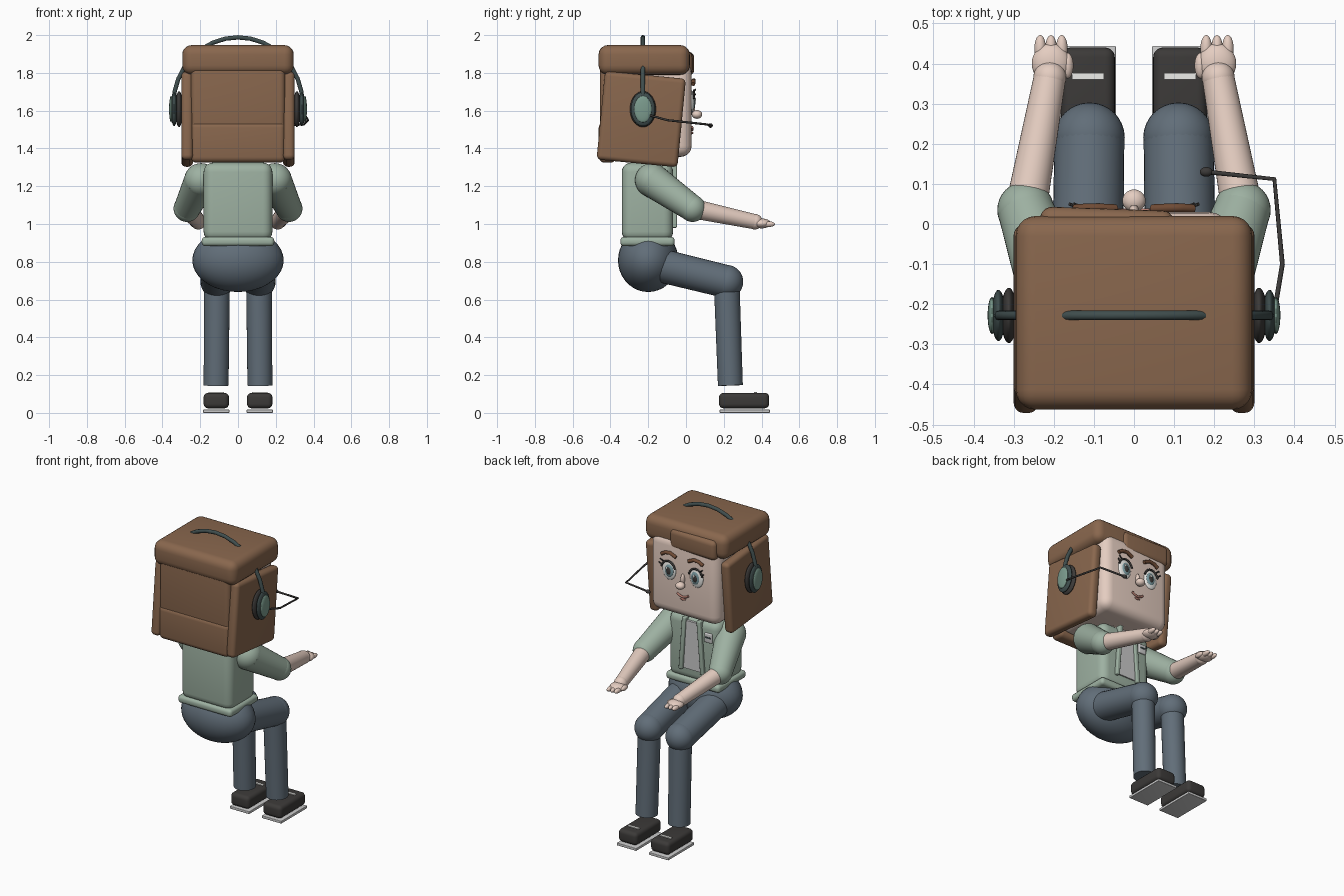
import bpy, bmesh
from math import sin, cos, pi, radians
from mathutils import Vector, Matrix

if "Cube" in bpy.data.objects:
    bpy.data.objects.remove(bpy.data.objects["Cube"])

COL = dict(hair=(.25, .135, .075), skin=(.78, .61, .53), jacket=(.34, .44, .36),
           jeans=(.12, .155, .19), dark=(.045, .042, .04), headset=(.05, .075, .075),
           green=(.2, .33, .27), white=(.85, .85, .82), iris=(.2, .33, .36),
           lips=(.45, .2, .16), shirt=(.55, .55, .53), brow=(.16, .07, .035))
MATS = {}
for key, c in COL.items():
    MATS[key] = bpy.data.materials.new(key)
    MATS[key].diffuse_color = (*c, 1)


def finish(bm, name, mat, bevel=0, angle=40):
    me = bpy.data.meshes.new(name)
    bmesh.ops.recalc_face_normals(bm, faces=bm.faces)
    bm.to_mesh(me)
    bm.free()
    ob = bpy.data.objects.new(name, me)
    bpy.context.collection.objects.link(ob)
    me.materials.append(MATS[mat])
    if bevel:
        m = ob.modifiers.new("bevel", 'BEVEL')
        m.width, m.segments = bevel, 5
    bpy.ops.object.select_all(action='DESELECT')
    ob.select_set(True)
    bpy.context.view_layer.objects.active = ob
    bpy.ops.object.shade_smooth_by_angle(angle=radians(angle if not bevel else 91))
    return ob


def box(name, mat, lo, hi, bevel=0, rot=(0, 'X')):
    lo, hi = Vector(lo), Vector(hi)
    bm = bmesh.new()
    bmesh.ops.create_cube(bm, size=1, matrix=Matrix.Diagonal((*(hi - lo), 1)))
    ob = finish(bm, name, mat, bevel)
    ob.matrix_world = Matrix.Translation((lo + hi) / 2) @ Matrix.Rotation(radians(rot[0]), 4, rot[1])
    return ob


def ball(name, mat, c, r):
    r = (r, r, r) if isinstance(r, (int, float)) else r
    bm = bmesh.new()
    bmesh.ops.create_uvsphere(bm, u_segments=32, v_segments=18, radius=1,
                              matrix=Matrix.Translation(c) @ Matrix.Diagonal((*r, 1)))
    return finish(bm, name, mat)


def limb(name, mat, a, b, ra, rb):
    a, b = Vector(a), Vector(b)
    d = b - a
    bm = bmesh.new()
    bmesh.ops.create_cone(bm, cap_ends=True, segments=32, radius1=ra, radius2=rb, depth=d.length,
                          matrix=Matrix.Translation((a + b) / 2) @ d.to_track_quat('Z', 'Y').to_matrix().to_4x4())
    return finish(bm, name, mat)


def tube(name, mat, pts, r):
    cu = bpy.data.curves.new(name, 'CURVE')
    cu.dimensions = '3D'
    cu.bevel_depth, cu.bevel_resolution, cu.use_fill_caps = r, 3, True
    sp = cu.splines.new('POLY')
    sp.points.add(len(pts) - 1)
    for p, q in zip(sp.points, pts):
        p.co = (*q, 1)
    ob = bpy.data.objects.new(name, cu)
    bpy.context.collection.objects.link(ob)
    cu.materials.append(MATS[mat])
    return ob


def slab(name, mat, xz, y0, y1, bevel=0):
    # outline in x-z pushed along y
    bm = bmesh.new()
    f = bm.faces.new([bm.verts.new((x, y0, z)) for x, z in xz])
    g = bmesh.ops.extrude_face_region(bm, geom=[f])
    bmesh.ops.translate(bm, vec=(0, y1 - y0, 0), verts=[v for v in g['geom'] if isinstance(v, bmesh.types.BMVert)])
    return finish(bm, name, mat, bevel)


# head and hair
box("head", 'skin', (-.245, -.41, 1.355), (.245, .03, 1.86), .06)
box("hair_cap", 'hair', (-.295, -.463, 1.79), (.295, .02, 1.947), .05)
box("hair_back", 'hair', (-.25, -.455, 1.45), (.25, -.36, 1.85), .03)
box("hair_nape", 'hair', (-.25, -.462, 1.325), (.25, -.37, 1.54), .03)
box("fringe", 'hair', (-.235, -.06, 1.785), (.1, .038, 1.912), .03, (-2, 'Z'))
for s in (-1, 1):
    x0, x1 = sorted((s * .238, s * .3))
    box("hair_side", 'hair', (x0, -.452, 1.32), (x1, -.022, 1.79), .025, (-5.5, 'X'))

# nose and mouth
ball("nose", 'skin', (0, .058, 1.58), (.029, .028, .023))
ball("nose_bridge", 'skin', (0, .032, 1.612), (.013, .016, .035))
tube("mouth", 'lips', [(.04 * t, .032, 1.497 + .016 * t * t) for t in (-1, -.6, -.2, .2, .6, 1)], .007)
ball("lower_lip", 'lips', (0, .03, 1.482), (.02, .009, .007))

for s in (-1, 1):
    # eyes
    ex, ez = s * .098, 1.645
    ball("eye_white", 'white', (ex, .03, ez), (.047, .013, .062))
    ball("iris", 'iris', (ex - s * .004, .037, ez), (.031, .01, .042))
    ball("pupil", 'dark', (ex - s * .004, .042, ez), (.018, .008, .026))
    ball("eye_glint", 'white', (ex + .008, .049, ez + .016), (.007, .004, .009))
    tube("eyelid_line", 'dark', [(ex + .051 * cos(a), .042, ez + .062 * sin(a))
                                 for a in [pi * (.1 + .1 * i) for i in range(9)]], .006)
    for k in range(2):
        z = ez + .03 + .024 * k
        tube("lash", 'dark', [(ex + s * (.045 - .012 * k), .042, z), (ex + s * (.063 - .01 * k), .05, z + .014)], .004)
    tube("eyebrow", 'brow', [(s * .045, .038, 1.742), (s * .085, .04, 1.761),
                             (s * .12, .04, 1.757), (s * .148, .038, 1.74)], .011)
    # ear cups
    hy, hz = -.228, 1.608
    ball("ear_cushion", 'dark', (s * .312, hy, hz), (.02, .069, .095))
    ball("ear_cup", 'headset', (s * .338, hy, hz), (.017, .064, .09))
    ball("ear_cup_cover", 'green', (s * .354, hy, hz), (.011, .046, .07))
    tube("band_joint", 'headset', [(s * .295, hy, hz + .01), (s * .345, hy, hz + .01)], .012)

# headset band and microphone
tube("headset_band", 'headset', [(.342 * cos(pi * i / 16), -.228, 1.632 + .356 * sin(pi * i / 16))
                                 for i in range(17)], .012)
tube("microphone_boom", 'dark', [(.355, -.19, 1.575), (.37, -.1, 1.55), (.35, .112, 1.527), (.18, .13, 1.521)], .006)
ball("microphone", 'dark', (.18, .13, 1.521), (.016, .012, .012))

# torso
limb("neck", 'skin', (0, -.2, 1.28), (0, -.2, 1.4), .075, .075)
box("jacket", 'jacket', (-.182, -.34, .91), (.182, -.068, 1.325), .05)
box("jacket_hem", 'jacket', (-.192, -.348, .883), (.192, -.06, .932), .02)
slab("shirt", 'shirt', [(-.06, .99), (.06, .99), (.04, 1.3), (-.04, 1.3)], -.09, -.06)
for s in (-1, 1):
    slab("lapel", 'jacket', [(s * .065, .98), (s * .09, .98), (s * .065, 1.32), (s * .038, 1.32)], -.09, -.048, .006)
box("badge", 'shirt', (-.142, -.075, 1.195), (-.088, -.058, 1.255), .006)
box("badge_stripe", 'headset', (-.133, -.06, 1.225), (-.097, -.055, 1.234))
ball("hips", 'jeans', (0, -.2, .808), (.242, .16, .168))

for s in (-1, 1):
    # arms
    sh, el, wr = (s * .195, -.18, 1.232), (s * .27, .035, 1.082), (s * .21, .365, 1.012)
    ball("shoulder", 'jacket', sh, .09)
    limb("sleeve", 'jacket', sh, el, .09, .07)
    ball("sleeve_elbow", 'jacket', el, .071)
    limb("forearm", 'skin', el, wr, .052, .04)
    ball("wrist", 'skin', wr, .041)
    # hands
    ball("palm", 'skin', (s * .207, .4, 1.003), (.048, .05, .026))
    for k in (-1, 0, 1):
        x = s * .207 + k * .027
        ball("finger", 'skin', (x, .437, .999), (.0145, .034, .015))
    ball("thumb", 'skin', (s * .166, .395, 1.003), (.015, .032, .016))
    # legs
    kn, an = (s * .111, .215, .695), (s * .116, .235, .145)
    limb("thigh", 'jeans', (s * .117, -.16, .787), kn, .089, .087)
    ball("knee", 'jeans', kn, .088)
    limb("shin", 'jeans', kn, an, .068, .066)
    # shoes
    c = s * .115
    box("shoe", 'dark', (c - .067, .175, .024), (c + .067, .44, .106), .024)
    box("shoe_sole", 'shirt', (c - .07, .178, 0), (c + .07, .444, .017), .004)
    box("shoe_strap", 'white', (c - .04, .36, .1), (c + .04, .377, .111))

for m in bpy.data.materials:
    if m.users and not m.is_grease_pencil:
        m.use_nodes = True
        m.node_tree.nodes["Principled BSDF"].inputs["Base Color"].default_value = m.diffuse_color
